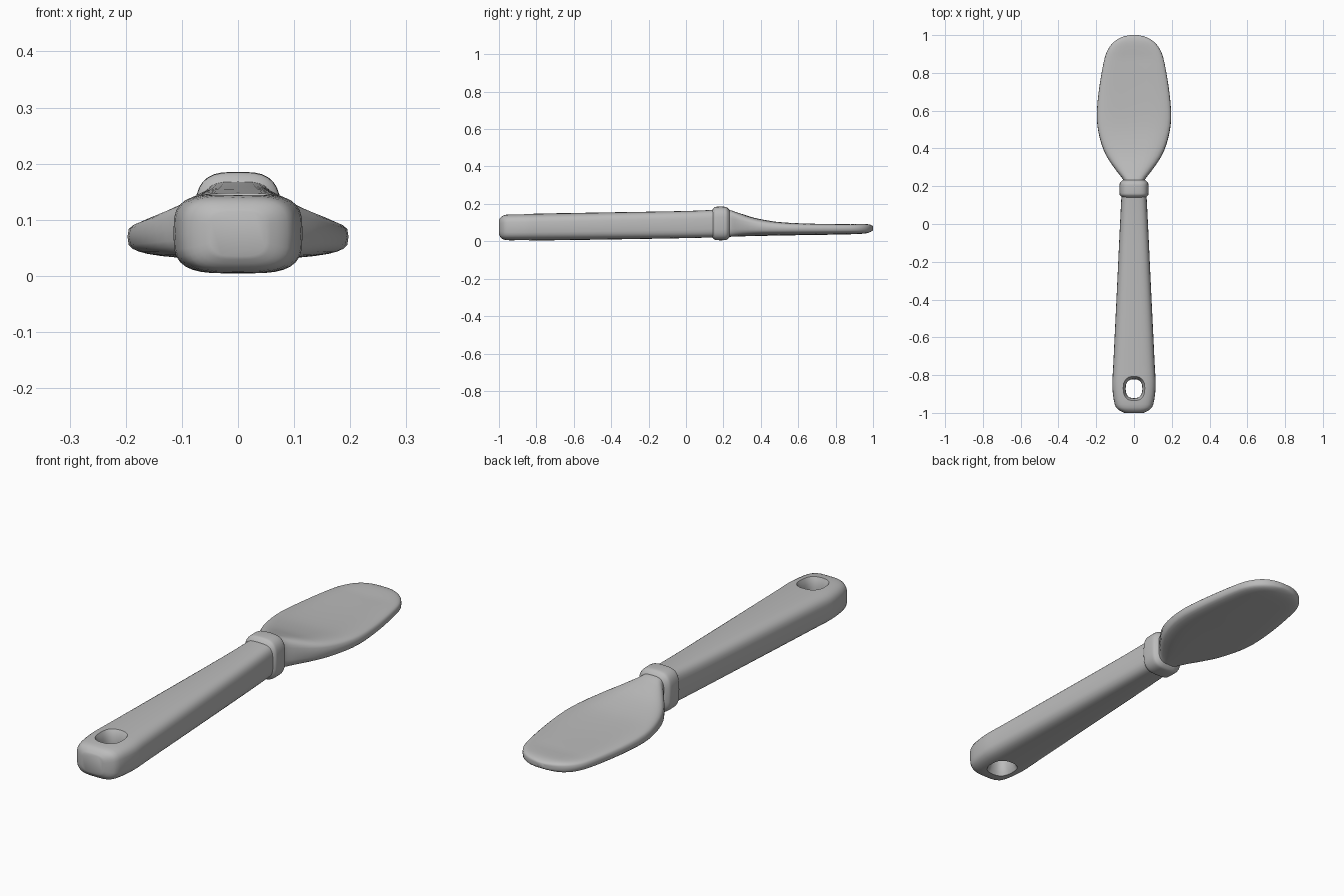
import bpy, bmesh, math
from mathutils import Vector

if "Cube" in bpy.data.objects:
    bpy.data.objects.remove(bpy.data.objects["Cube"])

grey = bpy.data.materials.new("plain_grey")
grey.use_nodes = True
COLOUR = (0.5, 0.5, 0.5, 1)
grey.diffuse_color = COLOUR
grey.node_tree.nodes["Principled BSDF"].inputs["Base Color"].default_value = COLOUR
SIDES = 32


def power(v, e):
    return math.copysign(abs(v) ** e, v)


def smooth_rows(rows, steps):
    """Catmull-Rom interpolation between the given sections."""
    pts = [Vector(r) for r in rows]
    out = []
    for i in range(len(pts) - 1):
        a, b, c, d = pts[max(i - 1, 0)], pts[i], pts[i + 1], pts[min(i + 2, len(pts) - 1)]
        for s in range(steps):
            t = s / steps
            out.append(b + (c - a) * (t / 2) + (a * 2 - b * 5 + c * 4 - d) * (t * t / 2)
                       + (b * 3 - a - c * 3 + d) * (t ** 3 / 2))
    return out + [pts[-1]]


def mesh_from_rings(name, rings):
    bm = bmesh.new()
    loops = [[bm.verts.new(p) for p in ring] for ring in rings]
    for a, b in zip(loops, loops[1:]):
        for i in range(len(a)):
            j = (i + 1) % len(a)
            bm.faces.new((a[i], a[j], b[j], b[i]))
    bm.faces.new(loops[0])
    bm.faces.new(loops[-1])
    bmesh.ops.recalc_face_normals(bm, faces=bm.faces)
    mesh = bpy.data.meshes.new(name)
    bm.to_mesh(mesh)
    bm.free()
    mesh.materials.append(grey)
    obj = bpy.data.objects.new(name, mesh)
    bpy.context.collection.objects.link(obj)
    return obj


def loft(name, rows, exponent, steps=3, dish=0):
    """Rows hold y, half width, bottom z, top z."""
    rings = []
    for y, w, low, high in ((max(-1, min(1, r[0])), *r[1:]) for r in smooth_rows(rows, steps)):
        mid, half = (low + high) / 2, (high - low) / 2
        # the dish fades out towards the neck and the tip
        fade = max(0, min(1, (y - 0.3) / 0.2, (1 - y) / 0.12))
        ring = []
        for i in range(SIDES):
            a = math.tau * i / SIDES
            u, v = power(math.cos(a), exponent), power(math.sin(a), exponent)
            z = mid + half * v - (dish * fade * (1 - u * u) if v > 0 else 0)
            ring.append((w * u, y, z))
        rings.append(ring)
    return mesh_from_rings(name, rings)


def finish(obj, angle):
    bpy.ops.object.select_all(action="DESELECT")
    obj.select_set(True)
    bpy.context.view_layer.objects.active = obj
    for mod in list(obj.modifiers):
        bpy.ops.object.modifier_apply(modifier=mod.name)
    bpy.ops.object.shade_smooth_by_angle(angle=math.radians(angle))


# Tapered handle
handle = loft("handle", [
    (-1.0, 0.05, 0.035, 0.115), (-0.985, 0.08, 0.015, 0.133),
    (-0.955, 0.102, 0.006, 0.143), (-0.86, 0.115, 0.004, 0.147),
    (-0.75, 0.11, 0.005, 0.149), (-0.4, 0.093, 0.01, 0.155),
    (0.0, 0.074, 0.017, 0.162), (0.18, 0.065, 0.022, 0.17)], 0.58)

# Flared hanging hole through the handle end
hole_rings = []
for k in range(13):
    z = -0.01 + 0.17 * k / 12
    flare = 0.024 * abs((z - 0.075) / 0.085) ** 3
    hole_rings.append([((0.044 + flare) * power(math.cos(a), 0.8),
                        -0.872 + (0.05 + flare) * power(math.sin(a), 0.8), z)
                       for a in (math.tau * i / SIDES for i in range(SIDES))])
cutter = mesh_from_rings("hole_cutter", hole_rings)
cutter.hide_render = True
cut = handle.modifiers.new("hanging_hole", "BOOLEAN")
cut.operation, cut.solver, cut.object = "DIFFERENCE", "EXACT", cutter
finish(handle, 50)
bpy.data.objects.remove(cutter)

# Raised collar between handle and blade
collar = loft("collar", [
    (0.14, 0.062, 0.022, 0.168), (0.152, 0.074, 0.01, 0.181),
    (0.165, 0.077, 0.006, 0.185), (0.205, 0.077, 0.006, 0.185),
    (0.22, 0.073, 0.01, 0.18), (0.232, 0.06, 0.022, 0.168)], 0.62)
finish(collar, 50)

# Neck widening into a shallow dished blade
blade = loft("blade", [
    (0.2, 0.055, 0.022, 0.17), (0.235, 0.058, 0.024, 0.167),
    (0.28, 0.092, 0.026, 0.152), (0.36, 0.146, 0.028, 0.13),
    (0.45, 0.18, 0.03, 0.116), (0.56, 0.197, 0.032, 0.107),
    (0.7, 0.187, 0.034, 0.102), (0.85, 0.162, 0.037, 0.1),
    (0.92, 0.14, 0.039, 0.098), (0.965, 0.105, 0.043, 0.095),
    (0.99, 0.062, 0.052, 0.088), (1.0, 0.02, 0.06, 0.08)], 0.6, dish=0.01)
finish(blade, 60)
